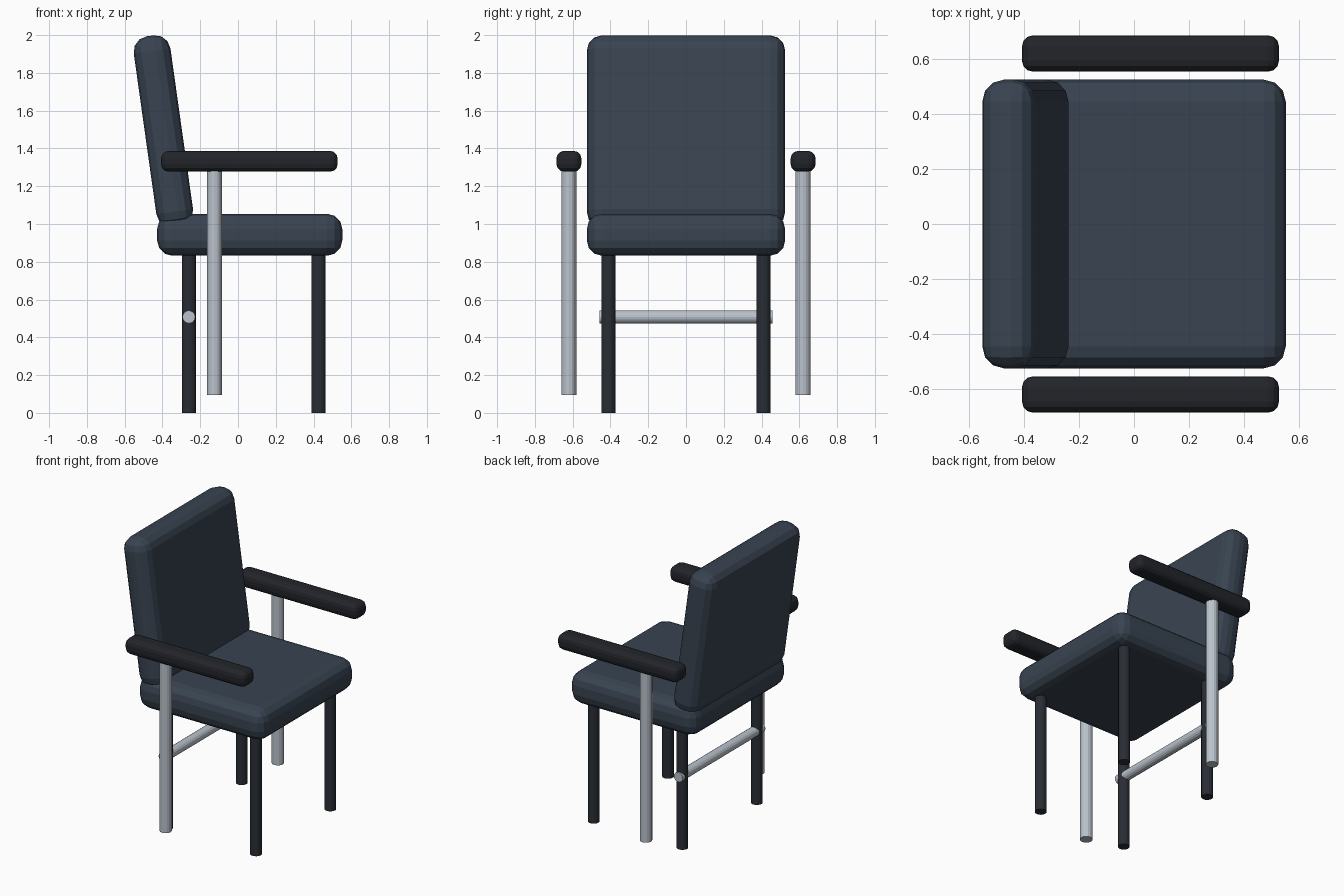
import bpy
from math import radians

if "Cube" in bpy.data.objects:
    bpy.data.objects.remove(bpy.data.objects["Cube"])


def material(name, rgb):
    m = bpy.data.materials.new(name)
    m.diffuse_color = (*rgb, 1)
    m.use_nodes = True
    m.node_tree.nodes["Principled BSDF"].inputs["Base Color"].default_value = m.diffuse_color
    return m


FABRIC = material("fabric", (0.04, 0.057, 0.082))
PADDING = material("arm_padding", (0.016, 0.018, 0.023))
DARK = material("dark_metal", (0.022, 0.027, 0.035))
STEEL = material("steel", (0.49, 0.54, 0.60))


def rounded_box(name, loc, size, radius, mat, tilt=0):
    bpy.ops.mesh.primitive_cube_add(size=1, location=loc)
    ob = bpy.context.object
    ob.name = name
    ob.scale = size
    bpy.ops.object.transform_apply(location=False, rotation=False, scale=True)
    ob.rotation_euler.y = tilt
    bevel = ob.modifiers.new("rounding", "BEVEL")
    bevel.width = radius
    bevel.segments = 3
    ob.data.materials.append(mat)
    return ob


def tube(name, loc, radius, length, mat, rot=(0, 0, 0)):
    bpy.ops.mesh.primitive_cylinder_add(vertices=16, radius=radius, depth=length,
                                        location=loc, rotation=rot)
    ob = bpy.context.object
    ob.name = name
    ob.data.materials.append(mat)
    return ob


# Cushions: seat and reclined back
rounded_box("seat", (0.062, 0, 0.943), (0.98, 1.05, 0.222), 0.08, FABRIC)
rounded_box("backrest", (-0.395, 0, 1.491), (0.196, 1.05, 1.02), 0.08, FABRIC, radians(-8))

for side, s in (("right", -1), ("left", 1)):
    # Armrest pad and its steel post
    rounded_box(f"{side}_armrest", (0.06, s * 0.62, 1.332), (0.935, 0.132, 0.11), 0.04, PADDING)
    tube(f"{side}_arm_post", (-0.125, s * 0.62, 0.695), 0.04, 1.2, STEEL)
    # Legs
    for end, x in (("rear", -0.26), ("front", 0.427)):
        tube(f"{side}_{end}_leg", (x, s * 0.411, 0.43), 0.0375, 0.86, DARK)

# Crossbar between the rear legs
tube("rear_crossbar", (-0.26, 0, 0.508), 0.034, 0.915, STEEL, (radians(90), 0, 0))
